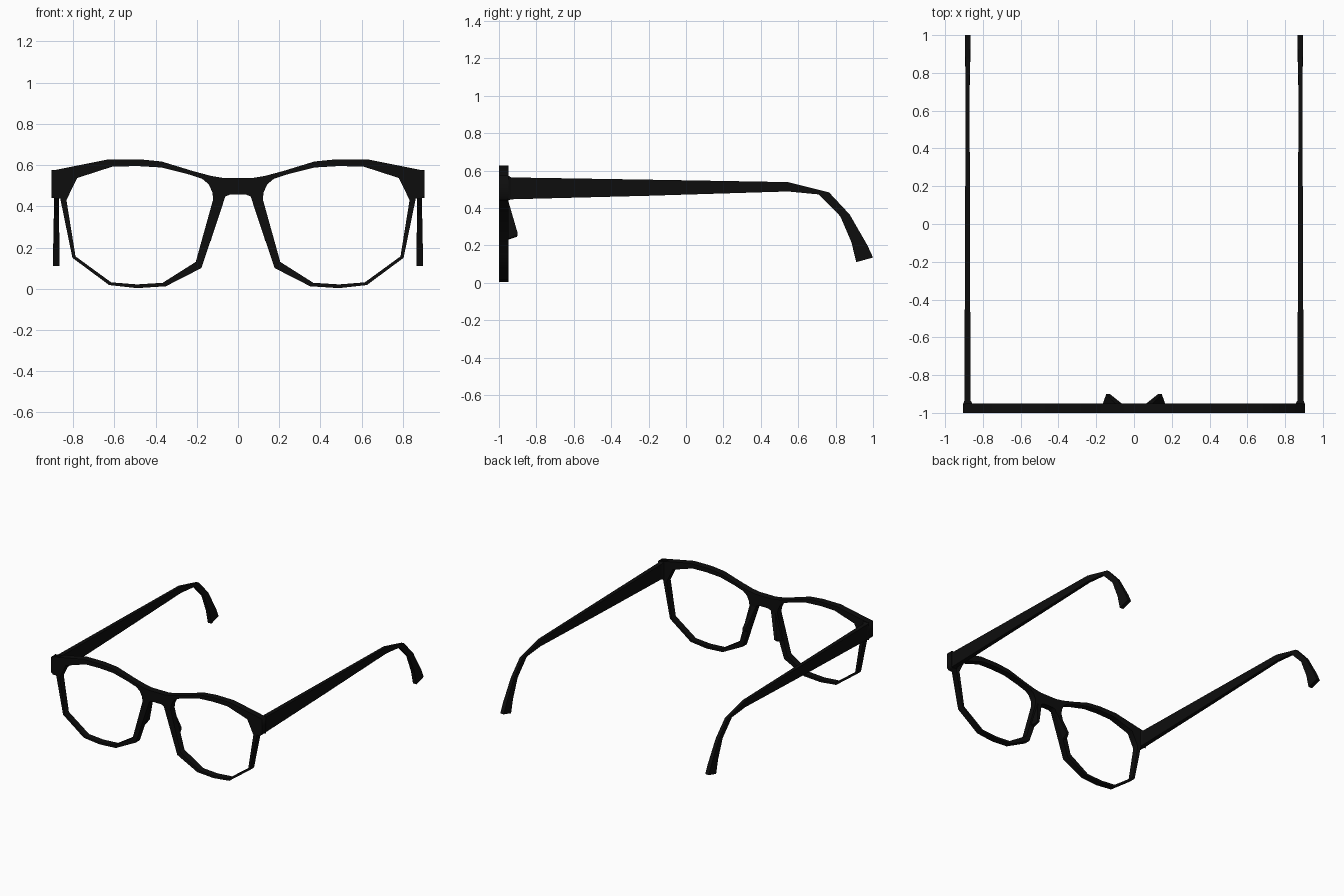
import bpy, bmesh

if "Cube" in bpy.data.objects:
    bpy.data.objects.remove(bpy.data.objects["Cube"])

black = bpy.data.materials.new("black_acetate")
black.diffuse_color = (0.004, 0.004, 0.004, 1)
black.use_nodes = True
black.node_tree.nodes["Principled BSDF"].inputs["Base Color"].default_value = black.diffuse_color


def finish(obj, mirror=False):
    obj.data.materials.append(black)
    if mirror:
        obj.modifiers.new("mirror", 'MIRROR')
    return obj


def mesh_object(name, bm):
    bmesh.ops.recalc_face_normals(bm, faces=bm.faces)
    me = bpy.data.meshes.new(name)
    bm.to_mesh(me)
    bm.free()
    obj = bpy.data.objects.new(name, me)
    bpy.context.collection.objects.link(obj)
    return finish(obj, True)


def flip(pts):
    return [(-x, z) for x, z in reversed(pts)]


# front frame: right half outline and right lens opening, as (x, z)
outer = [(0.07, 0.537), (0.13, 0.547), (0.22, 0.571), (0.37, 0.617), (0.48, 0.628),
         (0.63, 0.627), (0.905, 0.572), (0.905, 0.452), (0.89, 0.438), (0.862, 0.438),
         (0.803, 0.15), (0.625, 0.018), (0.49, 0.003), (0.35, 0.012), (0.178, 0.10),
         (0.062, 0.447), (0.04, 0.456)]
lens = [(0.12, 0.435), (0.125, 0.47), (0.143, 0.508), (0.175, 0.534), (0.25, 0.558),
        (0.37, 0.588), (0.49, 0.595), (0.61, 0.592), (0.78, 0.537), (0.832, 0.43),
        (0.788, 0.157), (0.615, 0.031), (0.49, 0.021), (0.365, 0.029), (0.205, 0.13)]

cu = bpy.data.curves.new("front_frame", 'CURVE')
cu.dimensions = '2D'
cu.fill_mode = 'BOTH'
cu.extrude = 0.025
for loop in (outer + flip(outer), lens, flip(lens)):
    sp = cu.splines.new('POLY')
    sp.points.add(len(loop) - 1)
    for p, (x, z) in zip(sp.points, loop):
        p.co = (x, z, 0, 1)
    sp.use_cyclic_u = True
frame = bpy.data.objects.new("front_frame", cu)
bpy.context.collection.objects.link(frame)
frame.rotation_euler = (1.570796, 0, 0)
frame.location.y = -0.975
bpy.context.view_layer.objects.active = frame
frame.select_set(True)
bpy.ops.object.convert(target='MESH')
finish(bpy.context.object)

# temples: stations of (top y, top z, bottom y, bottom z, inner x, outer x)
stations = [(-0.952, 0.575, -0.952, 0.44, 0.855, 0.904),
            (-0.935, 0.563, -0.935, 0.446, 0.865, 0.898),
            (-0.2, 0.551, -0.2, 0.465, 0.868, 0.895),
            (0.545, 0.538, 0.545, 0.488, 0.87, 0.892),
            (0.765, 0.483, 0.71, 0.472, 0.87, 0.892),
            (0.875, 0.365, 0.825, 0.355, 0.868, 0.893),
            (0.97, 0.20, 0.885, 0.215, 0.866, 0.896),
            (1.0, 0.135, 0.91, 0.11, 0.866, 0.896)]
bm = bmesh.new()
rings = [[bm.verts.new(c) for c in ((xi, yt, zt), (xo, yt, zt), (xo, yb, zb), (xi, yb, zb))]
         for yt, zt, yb, zb, xi, xo in stations]
for a, b in zip(rings, rings[1:]):
    for i in range(4):
        j = (i + 1) % 4
        bm.faces.new((a[i], a[j], b[j], b[i]))
bm.faces.new(rings[0])
bm.faces.new(rings[-1])
mesh_object("temples", bm)

# nose pads: wedges behind the inner rims
bm = bmesh.new()
for c in ((0.064, -0.951, 0.44), (0.10, -0.951, 0.44), (0.165, -0.951, 0.235),
          (0.133, -0.951, 0.23), (0.145, -0.905, 0.245), (0.128, -0.9, 0.255),
          (0.147, -0.9, 0.265), (0.10, -0.93, 0.365)):
    bm.verts.new(c)
hull = bmesh.ops.convex_hull(bm, input=bm.verts)
bmesh.ops.delete(bm, geom=[v for v in bm.verts if not v.link_faces], context='VERTS')
mesh_object("nose_pads", bm)
